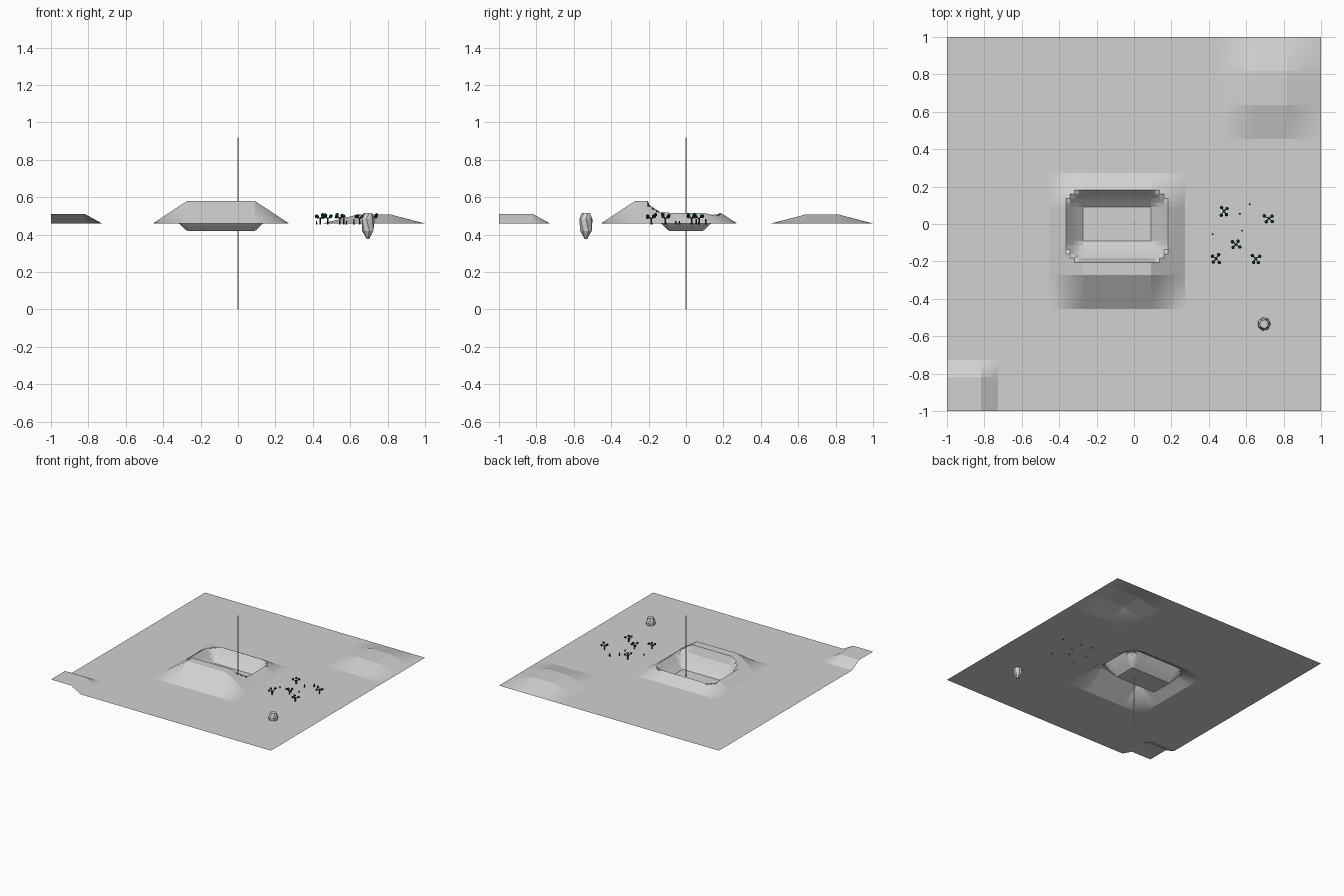
import bpy, bmesh, math, random
from mathutils import Vector, Matrix

if "Cube" in bpy.data.objects:
    bpy.data.objects.remove(bpy.data.objects["Cube"])

random.seed(4)
GROUND = 0.46
CELL = 2 / 11


def material(name, rgb):
    m = bpy.data.materials.new(name)
    m.diffuse_color = (*rgb, 1)
    m.use_nodes = True
    m.node_tree.nodes["Principled BSDF"].inputs["Base Color"].default_value = m.diffuse_color
    return m


GREY = material("light grey", (0.64, 0.64, 0.64))
GREEN = material("leaf green", (0.004, 0.08, 0.01))
DARK = material("dark stem", (0.03, 0.03, 0.03))


def finish(bm, name, mats):
    me = bpy.data.meshes.new(name)
    bm.to_mesh(me)
    bm.free()
    for m in mats:
        me.materials.append(m)
    ob = bpy.data.objects.new(name, me)
    bpy.context.collection.objects.link(ob)
    return ob


def ramp(v, lo, hi, run_lo=CELL, run_hi=CELL):
    """1 between lo and hi, falling to 0 over the run outside"""
    if v < lo:
        return max(0, 1 - (lo - v) / run_lo)
    if v > hi:
        return max(0, 1 - (v - hi) / run_hi)
    return 1


def line(i):
    return -1 + i * CELL


PIT = [(0, 0.42), (CELL / 4, 0.462), (CELL / 2, 0.517), (CELL * 0.625, 0.585)]


def height(x, y):
    mound = 0.12 * ramp(x, line(4), line(6)) * ramp(y, line(4), line(6))
    back = 0.047 * ramp(x, line(9), line(10)) * ramp(y, line(9), line(10))
    corner = 0.05 * ramp(x, -1, line(1), 1, CELL / 2) * ramp(y, -1, line(1), 1, CELL / 2)
    z = GROUND + mound + back + corner
    # pit dug into the mound: wall profile by distance from the floor rectangle
    d = math.hypot(max(line(4) - x, 0, x - line(6)), max(line(5) - y, 0, y - line(6)))
    for (d0, z0), (d1, z1) in zip(PIT, PIT[1:]):
        if d <= d1 + 1e-6:
            return min(z, z0 + (z1 - z0) * (d - d0) / (d1 - d0))
    return z


# terrain sheet with mounds and pit
bm = bmesh.new()
bmesh.ops.create_grid(bm, x_segments=88, y_segments=88, size=1)
for v in bm.verts:
    v.co.z = height(v.co.x, v.co.y)
terrain = finish(bm, "terrain", [GREY])
bpy.context.view_layer.objects.active = terrain
terrain.select_set(True)
bpy.ops.object.shade_smooth_by_angle(angle=math.radians(9))
terrain.select_set(False)

# thin upright pole
bm = bmesh.new()
bmesh.ops.create_cone(bm, cap_ends=True, segments=8, radius1=0.004, radius2=0.004,
                      depth=0.92, matrix=Matrix.Translation((0, 0, 0.46)))
finish(bm, "pole", [GREY])

# faceted rock, pointed below the ground
bm = bmesh.new()
rings = []
for k, (r, z) in enumerate([(0.008, 0.378), (0.032, 0.42), (0.036, 0.485), (0.024, 0.516)]):
    rings.append([bm.verts.new((0.695 + r * math.cos(a), -0.535 + r * math.sin(a), z))
                  for a in [(i + 0.5 * (k % 2)) * math.tau / 7 for i in range(7)]])
for k in range(3):
    for i in range(7):
        j = (i + 1) % 7
        bm.faces.new((rings[k][i], rings[k][j], rings[k + 1][j], rings[k + 1][i]))
bm.faces.new(rings[-1])
bm.faces.new(rings[0][::-1])
finish(bm, "rock", [GREY])


def rod(bm, a, b, r):
    a, b = Vector(a), Vector(b)
    rot = (b - a).to_track_quat('Z', 'Y').to_matrix().to_4x4()
    bmesh.ops.create_cone(bm, cap_ends=True, segments=6, radius1=r, radius2=r * 0.7,
                          depth=(b - a).length,
                          matrix=Matrix.Translation((a + b) / 2) @ rot)


# plants: stem, four branches and leaf clumps
for n, (x, y) in enumerate([(0.48, 0.07), (0.72, 0.03), (0.545, -0.11),
                            (0.44, -0.185), (0.65, -0.185)]):
    bm = bmesh.new()
    rod(bm, (x, y, 0.455), (x, y, 0.49), 0.005)
    tips = []
    for i in range(4):
        a = math.radians(45 + 90 * i) + random.uniform(-0.3, 0.3)
        r = random.uniform(0.021, 0.028)
        tip = Vector((x + r * math.cos(a), y + r * math.sin(a), random.uniform(0.493, 0.508)))
        rod(bm, (x, y, 0.485), tip, 0.003)
        tips.append(tip)
    stem_faces = len(bm.faces)
    for tip in tips:
        bmesh.ops.create_icosphere(bm, subdivisions=1, radius=0.0105,
                                   matrix=Matrix.Translation(tip))
    for i, f in enumerate(bm.faces):
        f.material_index = int(i >= stem_faces)
    finish(bm, f"plant_{n + 1}", [DARK, GREEN])

# small bare sprouts
for n, (x, y, top) in enumerate([(0.42, -0.055, 0.472), (0.565, 0.055, 0.485),
                                 (0.58, -0.035, 0.472), (0.62, 0.105, 0.485)]):
    bm = bmesh.new()
    rod(bm, (x, y, 0.455), (x, y, top), 0.005)
    finish(bm, f"sprout_{n + 1}", [DARK])
